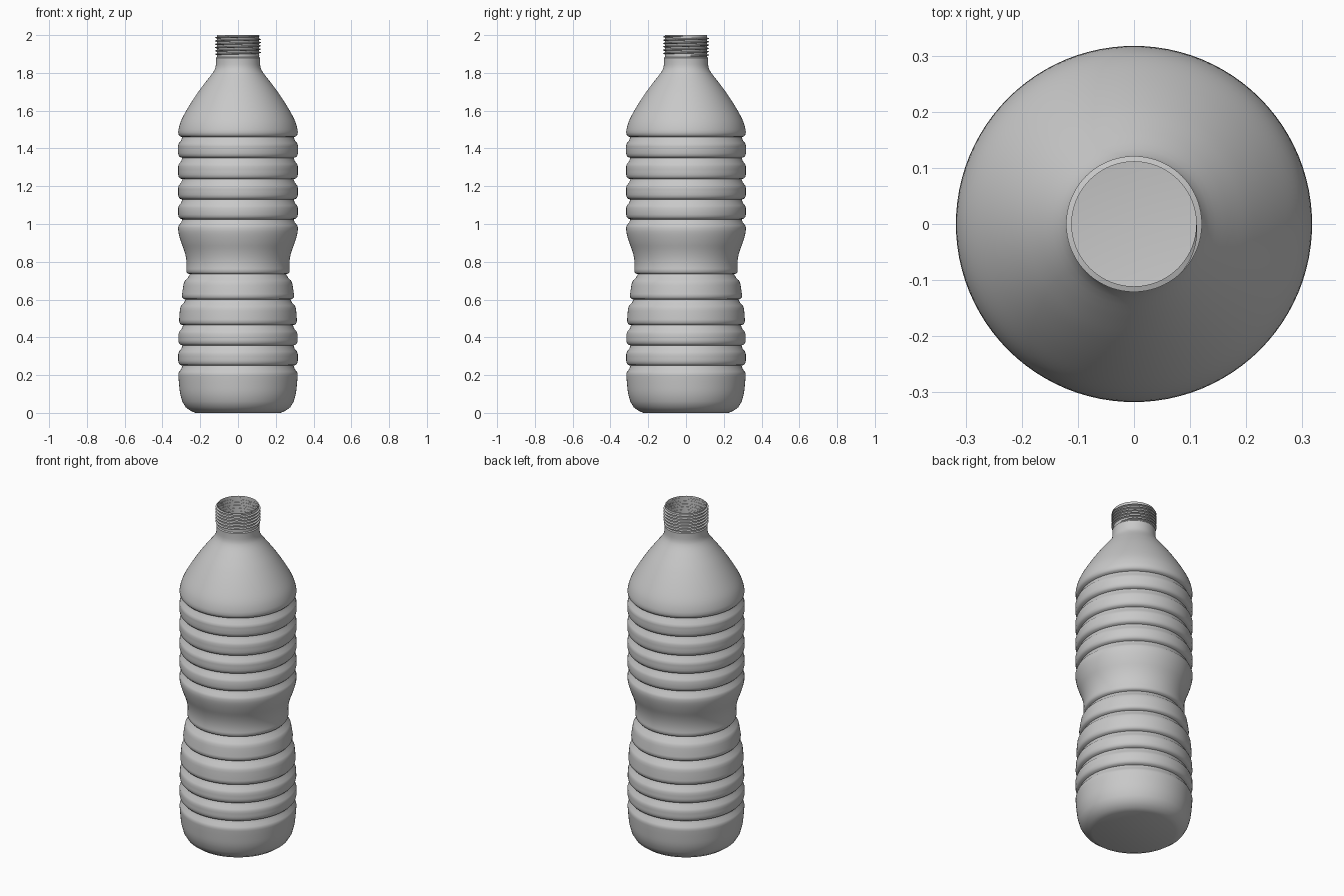
import bpy, bmesh
from math import sin, cos, pi, radians

cube = bpy.data.objects.get("Cube")
if cube:
    bpy.data.objects.remove(cube, do_unlink=True)

SEG = 96
GREY = (0.58, 0.58, 0.58, 1)
mat = bpy.data.materials.new("grey plastic")
mat.use_nodes = True
mat.diffuse_color = GREY
mat.node_tree.nodes["Principled BSDF"].inputs["Base Color"].default_value = GREY


def finish(bm, name):
    mesh = bpy.data.meshes.new(name)
    bm.to_mesh(mesh)
    bm.free()
    obj = bpy.data.objects.new(name, mesh)
    bpy.context.collection.objects.link(obj)
    mesh.materials.append(mat)
    bpy.ops.object.select_all(action='DESELECT')
    obj.select_set(True)
    bpy.context.view_layer.objects.active = obj
    bpy.ops.object.shade_smooth_by_angle(angle=radians(40))
    return obj


def bridge(bm, a, b, closed):
    n = len(a)
    for i in range(n if closed else n - 1):
        j = (i + 1) % n
        bm.faces.new((a[i], a[j], b[j], b[i]))


def lathe(name, profile, cap=False):
    """Revolve (radius, height) points listed from bottom to top."""
    bm = bmesh.new()
    rings = [[bm.verts.new((r * cos(2 * pi * i / SEG), r * sin(2 * pi * i / SEG), z))
              for i in range(SEG)] for r, z in profile]
    for a, b in zip(rings, rings[1:]):
        bridge(bm, a, b, True)
    if cap:
        bm.faces.new(rings[0][::-1])
    return finish(bm, name)


# Outer contour of the bottle without grooves: (height, radius)
CONTOUR = [(0, .225), (.01, .25), (.03, .277), (.06, .295), (.1, .306), (.16, .313),
           (.21, .316), (.36, .316), (.46, .313), (.53, .309), (.6, .3), (.67, .29),
           (.73, .278), (.78, .272), (.82, .275), (.86, .285), (.9, .3), (.94, .312),
           (.97, .317), (1.02, .317), (1.25, .317), (1.46, .317), (1.5, .315),
           (1.55, .3), (1.62, .262), (1.7, .21), (1.76, .165), (1.8, .134),
           (1.825, .12), (1.85, .117), (1.88, .117)]


def contour(z):
    """Smooth interpolation of the contour radius at height z."""
    last = len(CONTOUR) - 1
    k = max(i for i in range(last) if CONTOUR[i][0] <= z)

    def slope(i):
        a, b = CONTOUR[max(i - 1, 0)], CONTOUR[min(i + 1, last)]
        return (b[1] - a[1]) / (b[0] - a[0])

    (z0, r0), (z1, r1) = CONTOUR[k], CONTOUR[k + 1]
    h = z1 - z0
    t = (z - z0) / h
    s = t * t * (3 - 2 * t)
    return (r0 + (r1 - r0) * s + h * slope(k) * t * (1 - t) ** 2
            - h * slope(k + 1) * t * t * (1 - t))


# Ring grooves: soft below, sharp overhang above (height offset, inset)
GROOVES = [.25, .357, .464, .6, .734, 1.025, 1.13, 1.237, 1.35, 1.46]
SHAPE = [(-.045, 0), (-.032, .004), (-.018, .016), (0, .022),
         (.004, .01), (.012, .003), (.025, 0)]

points = [(contour(g + dz) - inset, g + dz) for g in GROOVES for dz, inset in SHAPE]
# Plain stretches between the grooves, sampled finely
samples = [z for z, _ in CONTOUR[:5]] + [i * .015 for i in range(8, 126)] + [1.88]
points += [(contour(z), z) for z in samples
           if all(not -.05 < z - g < .03 for g in GROOVES)]
points.sort(key=lambda p: p[1])
lathe("bottle_body", points, cap=True)

# Neck wall, open at the top
lathe("bottle_neck", [(.117, 1.88), (.112, 1.885), (.112, 2.0)])

# Screw thread wound around the neck
TURNS, LOW, PITCH = 6, 1.885, .0175
bm = bmesh.new()
edges = [[], [], [], []]
for i in range(TURNS * SEG + 1):
    a = 2 * pi * i / SEG
    z = LOW + PITCH * i / SEG
    grow = min(1, i / 12, (TURNS * SEG - i) / 12)
    for line, dr, dz in zip(edges, (-.001, .009, .009, -.001), (0, .004, .007, .0105)):
        r = .112 + (dr * grow if dr > 0 else dr)
        line.append(bm.verts.new((r * cos(a), r * sin(a), min(z + dz, 2.0))))
for a, b in zip(edges, edges[1:]):
    bridge(bm, a, b, False)
finish(bm, "neck_thread")
